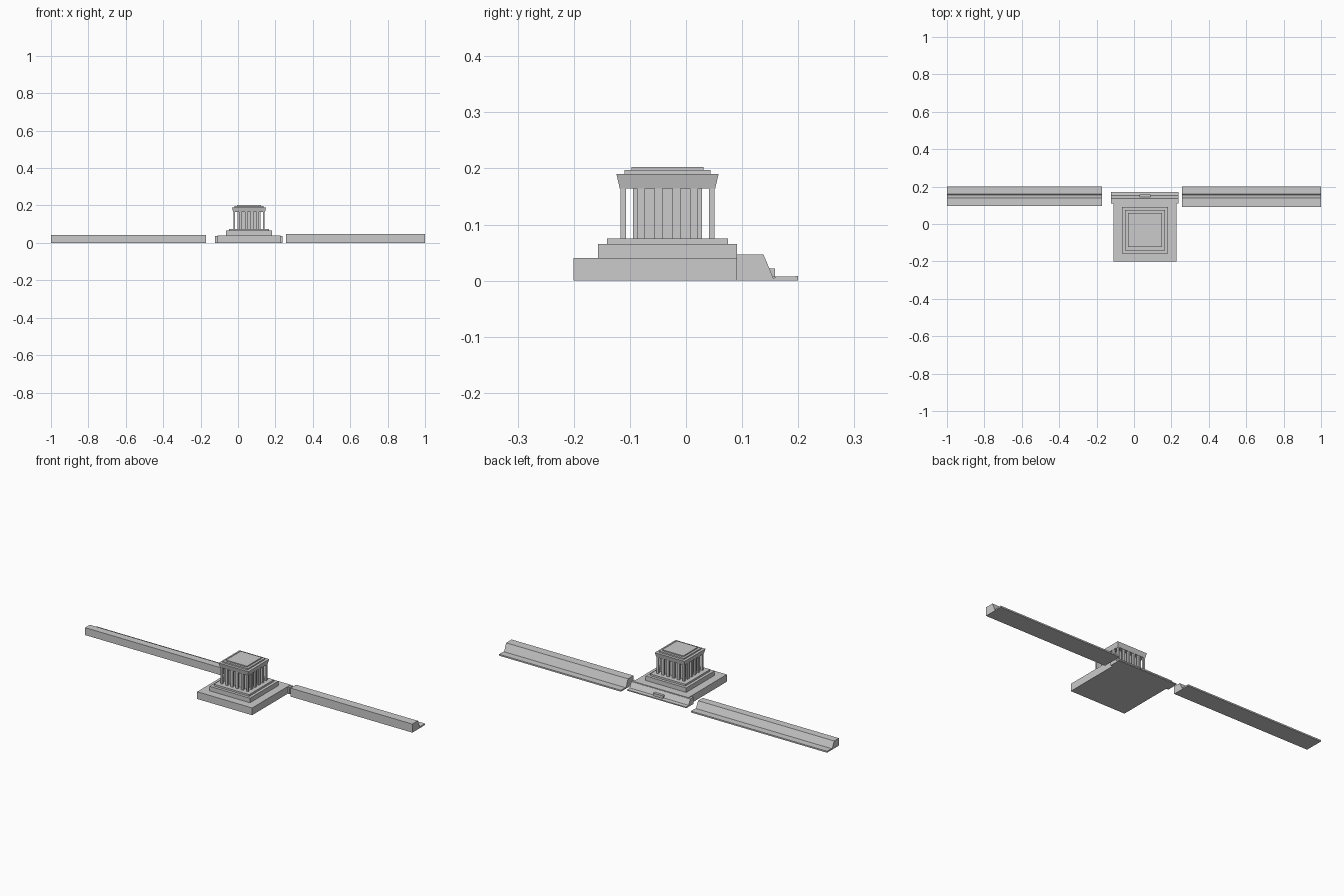
import bpy

if "Cube" in bpy.data.objects:
    bpy.data.objects.remove(bpy.data.objects["Cube"])

CX, CY = 0.059, -0.033   # centre of the temple


def mesh(name, verts, faces):
    me = bpy.data.meshes.new(name)
    me.from_pydata(verts, [], faces)
    me.update()
    ob = bpy.data.objects.new(name, me)
    bpy.context.collection.objects.link(ob)
    return ob


def frustum(name, cx, cy, z0, z1, bottom, top=None):
    """Box with (x, y) sizes at the bottom and, if different, at the top."""
    top = top or bottom
    verts = []
    for z, (w, d) in ((z0, bottom), (z1, top)):
        verts += [(cx + sx * w / 2, cy + sy * d / 2, z)
                  for sx, sy in ((-1, -1), (1, -1), (1, 1), (-1, 1))]
    faces = [(3, 2, 1, 0), (4, 5, 6, 7)]
    faces += [(i, (i + 1) % 4, 4 + (i + 1) % 4, 4 + i) for i in range(4)]
    return mesh(name, verts, faces)


def tier(name, z0, z1, size, top=None):
    return frustum(name, CX, CY, z0, z1, (size, size), (top, top) if top else None)


def extrude_x(name, profile, x0, x1):
    """Extrude a counter-clockwise (y, z) profile along x."""
    n = len(profile)
    verts = [(x, y, z) for x in (x0, x1) for y, z in profile]
    faces = [tuple(reversed(range(n))), tuple(range(n, 2 * n))]
    faces += [(i, (i + 1) % n, n + (i + 1) % n, n + i) for i in range(n)]
    return mesh(name, verts, faces)


# Stepped base
tier("base_terrace", 0, 0.04, 0.335)
tier("lower_step", 0.04, 0.065, 0.247)
tier("upper_step", 0.065, 0.075, 0.216)

# Inner hall and colonnade
tier("inner_hall", 0.075, 0.165, 0.123)
half = 0.079
for i in range(6):
    t = -half + i * 2 * half / 5
    corner = i in (0, 5)
    w = 0.010 if corner else 0.014
    for s in (-1, 1):
        frustum("column_front_back", CX + t, CY + s * half, 0.075, 0.165, (w, 0.010))
        if not corner:
            frustum("column_side", CX + s * half, CY + t, 0.075, 0.165, (0.010, w))

# Flared entablature and roof tiers
tier("entablature", 0.164, 0.190, 0.170, 0.182)
tier("roof_lower", 0.190, 0.197, 0.153)
tier("roof_upper", 0.197, 0.203, 0.128)


# Long flanking walls: upright front, sloped back, thin strip behind
def wall(name, x0, x1, y0, h):
    extrude_x(name, [(y0, 0), (0.2, 0), (0.2, 0.008), (0.160, 0.007),
                     (0.156, 0.004), (0.138, h), (y0, h)], x0, x1)


wall("left_wall", -1, -0.17, 0.097, 0.041)
wall("right_wall", 0.257, 1, 0.090, 0.047)

# Rear wall behind the terrace with a small doorstep block
extrude_x("rear_wall", [(0.110, 0), (0.172, 0), (0.172, 0.006), (0.152, 0.008),
                        (0.137, 0.037), (0.110, 0.037)], -0.122, 0.238)
frustum("rear_doorstep", CX, 0.147, 0, 0.022, (0.06, 0.024))
